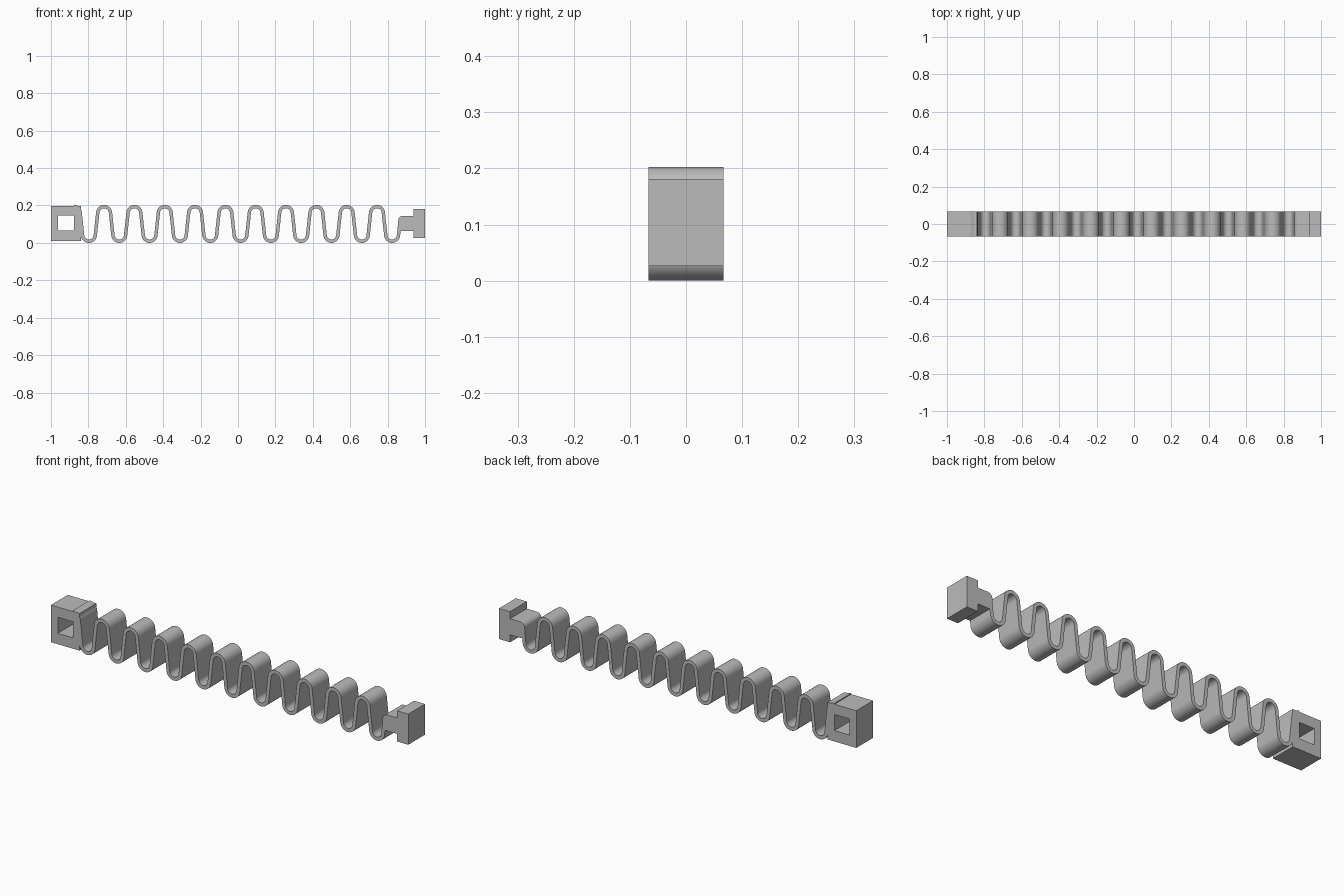
import bpy, bmesh, math

cube = bpy.data.objects.get("Cube")
if cube:
    bpy.data.objects.remove(cube)

HALF_DEPTH = 0.067

grey = bpy.data.materials.new("plain grey")
grey.use_nodes = True
grey.diffuse_color = (0.5, 0.5, 0.5, 1)
grey.node_tree.nodes["Principled BSDF"].inputs["Base Color"].default_value = (0.5, 0.5, 0.5, 1)


def finish(name, bm):
    bmesh.ops.recalc_face_normals(bm, faces=bm.faces)
    mesh = bpy.data.meshes.new(name)
    bm.to_mesh(mesh)
    bm.free()
    mesh.materials.append(grey)
    obj = bpy.data.objects.new(name, mesh)
    bpy.context.collection.objects.link(obj)
    bpy.ops.object.select_all(action='DESELECT')
    obj.select_set(True)
    bpy.context.view_layer.objects.active = obj
    bpy.ops.object.shade_smooth_by_angle(angle=math.radians(30))
    return obj


def band(name, pairs, closed=False):
    """Solid band through pairs of (x, z) edge points, extruded in depth."""
    bm = bmesh.new()
    rings = [[bm.verts.new((p[0], y, p[1])) for p, y in
              ((a, -HALF_DEPTH), (b, -HALF_DEPTH), (b, HALF_DEPTH), (a, HALF_DEPTH))]
             for a, b in pairs]
    for r, s in zip(rings, rings[1:] + (rings[:1] if closed else [])):
        for i in range(4):
            j = (i + 1) % 4
            bm.faces.new((r[i], r[j], s[j], s[i]))
    if not closed:
        bm.faces.new(rings[0])
        bm.faces.new(rings[-1])
    return finish(name, bm)


def prism(name, outline):
    """Outline in (x, z) extruded in depth."""
    bm = bmesh.new()
    face = bm.faces.new([bm.verts.new((x, -HALF_DEPTH, z)) for x, z in outline])
    new = bmesh.ops.extrude_face_region(bm, geom=[face])["geom"]
    bmesh.ops.translate(bm, vec=(0, 2 * HALF_DEPTH, 0),
                        verts=[v for v in new if isinstance(v, bmesh.types.BMVert)])
    return finish(name, bm)


def rect(x0, x1, z0, z1):
    return [(x0, z0), (x1, z0), (x1, z1), (x0, z1)]


# Wavy spring: alternating round bends joined by slightly leaning legs
height, thick, radius = 0.203, 0.018, 0.034
step, start = 0.08105, -0.878
low = radius + thick / 2
high = height - low
rise = high - low
leg = math.sqrt(step ** 2 + rise ** 2 - 4 * radius ** 2)
lean = math.atan2(step, rise) - math.atan2(2 * radius, leg)
sweep = math.pi / 2 - lean
SEGMENTS = 16

pairs = []


def add_section(x, z, nx, nz):
    h = thick / 2
    pairs.append(((x + nx * h, z + nz * h), (x - nx * h, z - nz * h)))


for bend in range(22):
    side = 1 if bend % 2 == 0 else -1
    xc = start + bend * step
    zc = high if side > 0 else low
    for k in range(SEGMENTS + 1):
        phi = sweep * (2 * k / SEGMENTS - 1)
        if bend == 0 and phi < 0:
            continue
        s, c = math.sin(phi), math.cos(phi)
        add_section(xc + radius * s, zc + side * radius * c, side * s, c)

# Last leg rises into the stub
x_end = xc + radius * math.sin(sweep)
z_end = low - radius * math.cos(sweep)
dz = 0.11 - z_end
add_section(x_end + dz * math.tan(lean), 0.11, -math.sin(sweep), math.cos(sweep))
band("wavy_spring", pairs)

# Socket block with a square through hole
band("socket_block", list(zip(rect(-1, -0.84, 0.01, 0.198),
                              rect(-0.962, -0.878, 0.065, 0.146))), closed=True)

# Stub with a rounded upper corner
corner = 0.026
outline = [(0.94, 0.145), (0.94, 0.064), (0.868, 0.064), (0.855, 0.105)]
for k in range(9):
    a = math.pi - k * math.pi / 16
    outline.append((0.856 + corner + corner * math.cos(a), 0.145 - corner + corner * math.sin(a)))
prism("plug_stub", outline)

# Plug head
prism("plug_head", rect(0.938, 1, 0.026, 0.181))
